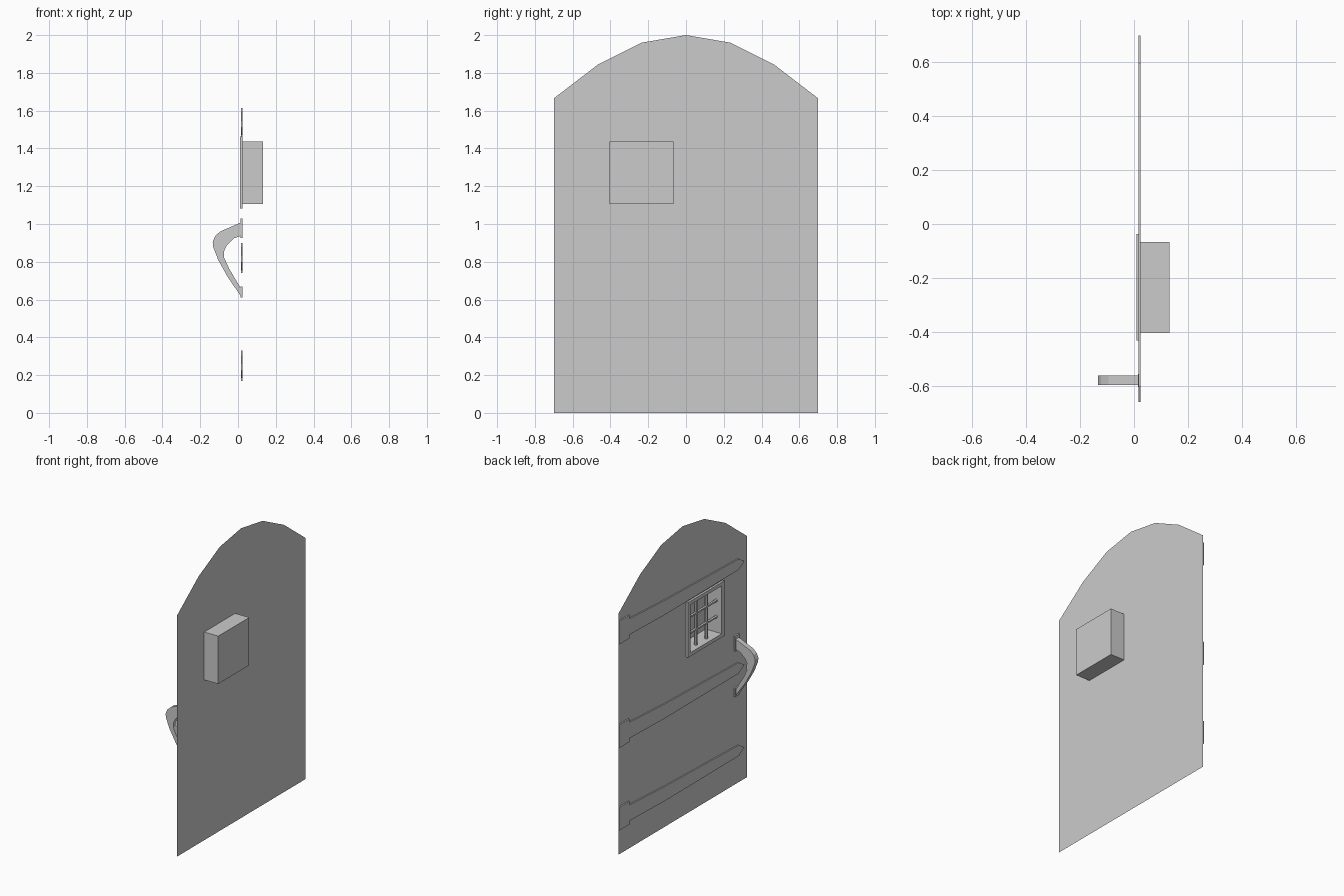
import bpy, bmesh

if "Cube" in bpy.data.objects:
    bpy.data.objects.remove(bpy.data.objects["Cube"])

DOOR_X = 0.025           # plane of the thin door sheet
WC, HC = -0.235, 1.272   # window centre (y, z)


def finish(name, bm):
    me = bpy.data.meshes.new(name)
    bm.to_mesh(me)
    bm.free()
    ob = bpy.data.objects.new(name, me)
    bpy.context.collection.objects.link(ob)
    return ob


def prism(name, pts, place, a, b):
    """Extrude a 2D outline from depth a to depth b; place maps (u, v, d) to xyz."""
    bm = bmesh.new()
    lo = [bm.verts.new(place(u, v, a)) for u, v in pts]
    hi = [bm.verts.new(place(u, v, b)) for u, v in pts]
    bm.faces.new(lo)
    bm.faces.new(hi)
    for i in range(len(pts)):
        j = (i + 1) % len(pts)
        bm.faces.new((lo[i], lo[j], hi[j], hi[i]))
    bmesh.ops.recalc_face_normals(bm, faces=bm.faces)
    return finish(name, bm)


def along_x(u, v, d):
    return (d, u, v)


def along_y(u, v, d):
    return (u, d, v)


def window_rect(hy, hz):
    return [(WC - hy, HC - hz), (WC + hy, HC - hz), (WC + hy, HC + hz), (WC - hy, HC + hz)]


OUTER = window_rect(0.198, 0.19)
INNER = window_rect(0.169, 0.165)

# Arched door sheet with window hole
half = [(0.7, 0), (0.7, 1.665), (0.465, 1.845), (0.235, 1.96)]
arch = half + [(0, 2.0)] + [(-y, z) for y, z in reversed(half)]
bm = bmesh.new()
for loop in (arch, OUTER):
    vs = [bm.verts.new((DOOR_X, y, z)) for y, z in loop]
    for i in range(len(vs)):
        bm.edges.new((vs[i], vs[(i + 1) % len(vs)]))
bmesh.ops.triangle_fill(bm, use_beauty=True, edges=bm.edges[:], normal=(-1, 0, 0))
bmesh.ops.dissolve_limit(bm, angle_limit=0.01, verts=bm.verts[:], edges=bm.edges[:])
finish("door_panel", bm)

# Window frame ring
bm = bmesh.new()
rings = [[bm.verts.new((x, y, z)) for y, z in r]
         for r, x in ((OUTER, 0.01), (OUTER, DOOR_X), (INNER, DOOR_X), (INNER, 0.01))]
for k in range(4):
    p, q = rings[k], rings[(k + 1) % 4]
    for i in range(4):
        j = (i + 1) % 4
        bm.faces.new((p[i], p[j], q[j], q[i]))
bmesh.ops.recalc_face_normals(bm, faces=bm.faces)
finish("window_frame", bm)

# Window box, open towards the face of the door
bm = bmesh.new()
near = [bm.verts.new((DOOR_X, y, z)) for y, z in INNER]
far = [bm.verts.new((0.132, y, z)) for y, z in INNER]
bm.faces.new(far)
for i in range(4):
    j = (i + 1) % 4
    bm.faces.new((near[i], near[j], far[j], far[i]))
bmesh.ops.recalc_face_normals(bm, faces=bm.faces)
finish("window_box", bm)

# Crossed window bars
for s in (-1, 1):
    for name, loc, rot, length in (
            ("upright_bar", (0.05, WC + s * 0.057, HC), (0, 0, 0), 0.33),
            ("cross_bar", (0.05, WC, HC + s * 0.056), (1.5708, 0, 0), 0.338)):
        bpy.ops.mesh.primitive_cylinder_add(vertices=6, radius=0.01, depth=length,
                                            location=loc, rotation=rot)
        bpy.context.object.name = name

# Hinge straps tapering to a point
strap = [(0.7, -0.08), (0.7, 0.08), (0.595, 0.08), (0.595, 0.055), (0.21, 0.035),
         (-0.6, 0.012), (-0.66, -0.025), (-0.6, -0.062), (0.21, -0.065),
         (0.595, -0.055), (0.595, -0.08)]
for zc in (0.25, 0.82, 1.535):
    prism("hinge_strap", [(y, zc + dz) for y, dz in strap], along_x, 0.016, 0.0248)

# Pull handle and its mounting plates
handle = [(0.02, 1.01), (-0.095, 0.96), (-0.122, 0.935), (-0.134, 0.905), (-0.132, 0.88),
          (-0.105, 0.81), (-0.055, 0.72), (0.015, 0.618), (0.015, 0.66), (-0.045, 0.76),
          (-0.075, 0.825), (-0.074, 0.855), (-0.06, 0.887), (-0.02, 0.925), (0.02, 0.938)]
prism("pull_handle", handle, along_y, -0.598, -0.563)
for z0, z1 in ((0.925, 1.03), (0.61, 0.67)):
    prism("handle_plate", [(-0.604, z0), (-0.557, z0), (-0.557, z1), (-0.604, z1)],
          along_x, 0.014, 0.0248)
